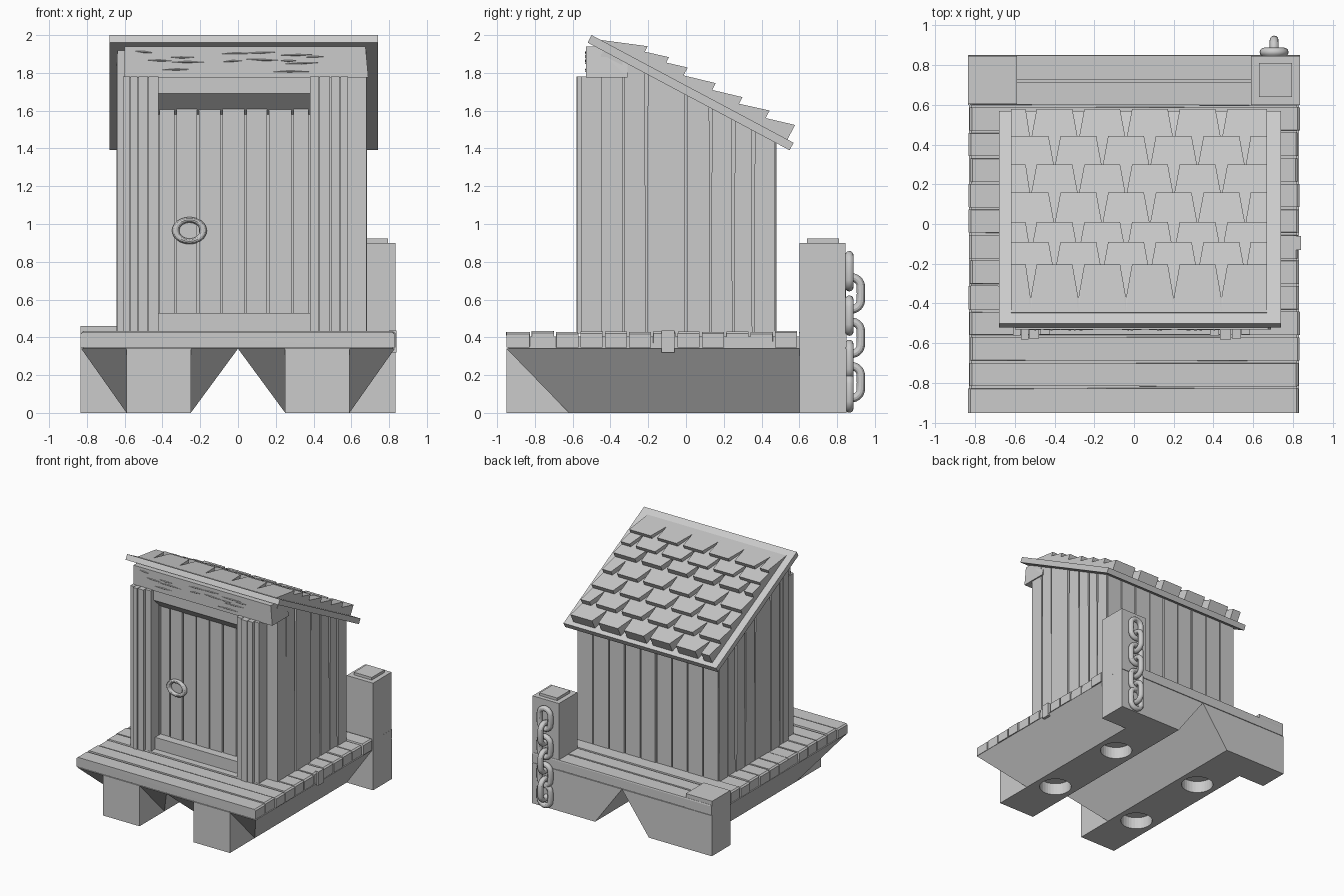
import bpy, bmesh, math, random
from mathutils import Vector, Matrix

random.seed(4)
cube = bpy.data.objects.get("Cube")
if cube:
    bpy.data.objects.remove(cube, do_unlink=True)

# One plain grey for everything
grey = bpy.data.materials.new("plain grey")
grey.use_nodes = True
grey.diffuse_color = (0.6, 0.6, 0.6, 1)
grey.node_tree.nodes["Principled BSDF"].inputs["Base Color"].default_value = (0.6, 0.6, 0.6, 1)


def hull(bm, pts):
    """Add one convex solid to the mesh."""
    verts = [bm.verts.new(p) for p in pts]
    bmesh.ops.convex_hull(bm, input=verts)


def block(bm, x, y, z):
    hull(bm, [(a, b, c) for a in x for b in y for c in z])


def finish(name, bm, matrix=None):
    bmesh.ops.dissolve_limit(bm, angle_limit=0.01, verts=bm.verts, edges=bm.edges)
    bmesh.ops.recalc_face_normals(bm, faces=bm.faces)
    if matrix:
        bm.transform(matrix)
    mesh = bpy.data.meshes.new(name)
    bm.to_mesh(mesh)
    bm.free()
    mesh.materials.append(grey)
    obj = bpy.data.objects.new(name, mesh)
    bpy.context.collection.objects.link(obj)
    return obj


def wobble(a=0.006):
    return random.uniform(-a, a)


def under_roof(y):
    """Height of the roof underside."""
    return 1.96 - 0.533 * (y + 0.52)


# Two tapered runners with round sockets in the bottom
for side, label in ((1, "left"), (-1, "right")):
    bm = bmesh.new()
    hull(bm, [(side * x, y, 0.34) for x in (0, 0.83) for y in (-0.95, 0.7)] +
             [(side * x, y, 0) for x in (0.25, 0.59) for y in (-0.62, 0.7)])
    runner = finish(label + "_runner", bm)
    bm = bmesh.new()
    for y in (-0.47, 0.28):
        bmesh.ops.create_cone(bm, cap_ends=True, segments=32, radius1=0.125, radius2=0.125,
                              depth=0.2, matrix=Matrix.Translation((side * 0.42, y, 0)))
    cutter = finish("socket_cutter", bm)
    cutter.hide_render = True
    cut = runner.modifiers.new("sockets", "BOOLEAN")
    cut.object = cutter
    cut.solver = "EXACT"
    graph = bpy.context.evaluated_depsgraph_get()
    runner.data = bpy.data.meshes.new_from_object(runner.evaluated_get(graph))
    runner.modifiers.clear()
    bpy.data.objects.remove(cutter, do_unlink=True)

    # Square front foot and half of the notched back beam
    bm = bmesh.new()
    block(bm, (side * 0.25, side * 0.59), (-0.95, -0.61), (0, 0.34))
    finish(label + "_front_foot", bm)
    bm = bmesh.new()
    hull(bm, [(side * x, y, z) for y in (0.6, 0.85)
              for x, z in ((0, 0.34), (0.835, 0.34), (0.835, 0), (0.25, 0))])
    finish(label + "_back_beam", bm)

# Deck planks
bm = bmesh.new()
block(bm, (-0.82, 0.82), (-0.94, 0.84), (0.34, 0.405))
pitch = 1.8 / 14
for i in range(14):
    y0 = -0.95 + i * pitch
    top = 0.43 + wobble(0.005)
    x0, x1 = -0.83 + wobble(), 0.83 + wobble()
    ends = (y0 + 0.006 * (i > 0), y0 + pitch - 0.006 * (i < 13))
    hull(bm, [(x, y, z) for x in (x0, x1) for y in ends for z in (0.345, top - 0.01)] +
             [(x, y + wobble(0.003), top) for x in (x0 + 0.012, x1 - 0.012) for y in ends])
finish("deck_planks", bm)

# Metal strap on the deck edge
bm = bmesh.new()
block(bm, (0.80, 0.84), (-0.13, -0.06), (0.32, 0.435))
finish("deck_strap", bm)

# Tall chain post with cap, and short post
bm = bmesh.new()
block(bm, (0.59, 0.835), (0.6, 0.845), (0, 0.9))
finish("tall_post", bm)
bm = bmesh.new()
block(bm, (0.63, 0.795), (0.64, 0.81), (0.89, 0.922))
finish("tall_post_cap", bm)
bm = bmesh.new()
block(bm, (-0.835, -0.59), (0.605, 0.845), (0, 0.46))
finish("short_post", bm)


def ring(name, location, rotation, major, minor, stretch=0.0, scale=(1, 1, 1)):
    bpy.ops.mesh.primitive_torus_add(major_radius=major, minor_radius=minor,
                                     major_segments=32, minor_segments=12)
    obj = bpy.context.object
    obj.name = name
    for v in obj.data.vertices:
        v.co.y += math.copysign(stretch, v.co.y) if abs(v.co.y) > 1e-5 else 0
        v.co = Vector(a * b for a, b in zip(v.co, scale))
    obj.rotation_euler = rotation
    obj.location = location
    obj.data.materials.append(grey)
    bpy.ops.object.shade_smooth_by_angle()


# Hanging chain, links turned alternately
for i in range(7):
    z = max(0.75 - i * 0.1175, 0.108)
    turn = math.pi / 2 if i % 2 else 0
    ring("chain_link", (0.705, 0.875 if i % 2 else 0.865, z), (math.pi / 2, 0, turn),
         0.051, 0.022, 0.034)

# House core and wall boards
bm = bmesh.new()
hull(bm, [(x, y, z) for x in (-0.625, 0.665) for y in (-0.4, 0.46)
          for z in (0.4, under_roof(y))])
finish("house_core", bm)

bm = bmesh.new()
for outer, inner in ((-0.64, -0.6), (0.68, 0.64)):
    edges = [-0.45, -0.33, -0.21, 0.0, 0.13, 0.25, 0.355, 0.475]
    for a, b in zip(edges, edges[1:]):
        push = wobble(0.004)
        foot = (a + 0.004, b - 0.004)
        head = (a + 0.004 + abs(wobble()), b - 0.004 - abs(wobble()))
        hull(bm, [(x, y, 0.4) for x in (outer + push, inner) for y in foot] +
                 [(x, y, under_roof(y)) for x in (outer + push, inner) for y in head])
finish("side_wall_boards", bm)

bm = bmesh.new()
width = 1.31 / 9
for i in range(9):
    a = -0.635 + i * width
    y1 = 0.475 + wobble(0.004)
    hull(bm, [(x, y, z) for x in (a + 0.004, a + width - 0.004 - abs(wobble()))
              for y in (0.44, y1) for z in (0.4, under_roof(y))])
finish("back_wall_boards", bm)

bm = bmesh.new()
for a, b in ((-0.64, -0.42), (0.38, 0.53), (0.537, 0.68)):
    block(bm, (a, b), (-0.45, -0.38), (0.4, 1.9))
finish("front_wall_boards", bm)

# Layered door posts
for label, edges in (("right", (-0.61, -0.57, -0.53, -0.475, -0.42)),
                     ("left", (0.38, 0.43, 0.49, 0.54, 0.585))):
    bm = bmesh.new()
    fronts = (-0.562, -0.58, -0.575, -0.555)
    for a, b, y in zip(edges, edges[1:], fronts):
        block(bm, (a + 0.002, b - 0.002), (y, -0.44), (0.42, 1.78))
    finish(label + "_door_post", bm)

# Door boards, sill and sloped lintel
bm = bmesh.new()
edges = [-0.42, -0.33, -0.21, -0.085, 0.04, 0.16, 0.29, 0.38]
for a, b in zip(edges, edges[1:]):
    block(bm, (a + 0.004, b - 0.004 - abs(wobble(0.004))), (-0.43 + wobble(0.003), -0.39), (0.5, 1.65))
finish("door_boards", bm)
bm = bmesh.new()
block(bm, (-0.42, 0.38), (-0.5, -0.4), (0.42, 0.53))
finish("door_sill", bm)
bm = bmesh.new()
hull(bm, [(x, y, z) for x in (-0.42, 0.38)
          for y, z in ((-0.52, 1.69), (-0.52, 1.78), (-0.4, 1.78), (-0.4, 1.58))])
finish("door_lintel", bm)
ring("door_ring", (-0.257, -0.445, 0.965), (math.pi / 2, 0, 0), 0.073, 0.019, 0, (1, 0.78, 1))

# Header beam with raised grain slivers
bm = bmesh.new()
hull(bm, [(x + (0.015 if z < 1.8 and x > 0 else 0), y, z) for x in (-0.6, 0.675)
          for y, z in ((-0.53, 1.775), (-0.31, 1.775), (-0.53, 1.94), (-0.48, 1.94), (-0.31, 1.85))])
for i in range(14):
    x, z, w = random.uniform(-0.5, 0.5), random.uniform(1.8, 1.92), random.uniform(0.06, 0.13)
    hull(bm, [(x - w, -0.529, z + wobble()), (x + w, -0.529, z + wobble()),
              (x, -0.529, z + 0.006), (x, -0.529, z - 0.006), (x, -0.535, z)])
finish("header_beam", bm)

# Roof slab and shingles, built flat in slope space (x, down slope, outward)
down = Vector((0, 1.07, -0.57)).normalized()
out = Vector((0, 0.57, 1.07)).normalized()
slope = Matrix(((1, 0, 0, 0), (0, down.y, out.y, -0.5), (0, down.z, out.z, 2.0), (0, 0, 0, 1)))
bm = bmesh.new()
block(bm, (-0.68, 0.74), (0, 1.212), (-0.045, 0))
finish("roof_slab", bm, slope)

bm = bmesh.new()
left, right, step = -0.62, 0.67, 0.24
for row, end in enumerate((0.29, 0.417, 0.53, 0.70, 0.86, 1.02, 1.175)):
    start = max(end - 0.32, 0.06)
    shoulder = end - 0.16
    lift = 0.088 + wobble(0.004)
    first = -0.76 + (row % 2) * step / 2
    for k in range(7):
        a, b = max(first + k * step, left), min(first + (k + 1) * step, right)
        if b - a < 0.03:
            continue
        taper = min(0.03, (b - a) / 4)
        a2 = a + taper * (a > left)
        b2 = b - taper * (b < right)
        mid = lift * (shoulder - start) / (end - start)
        hull(bm, [(x, s, n) for x, s, t in ((a, start, 0.002), (b, start, 0.002),
                                            (a, shoulder, mid), (b, shoulder, mid),
                                            (a2, end, lift), (b2, end, lift)) for n in (-0.01, t)])
finish("roof_shingles", bm, slope)
